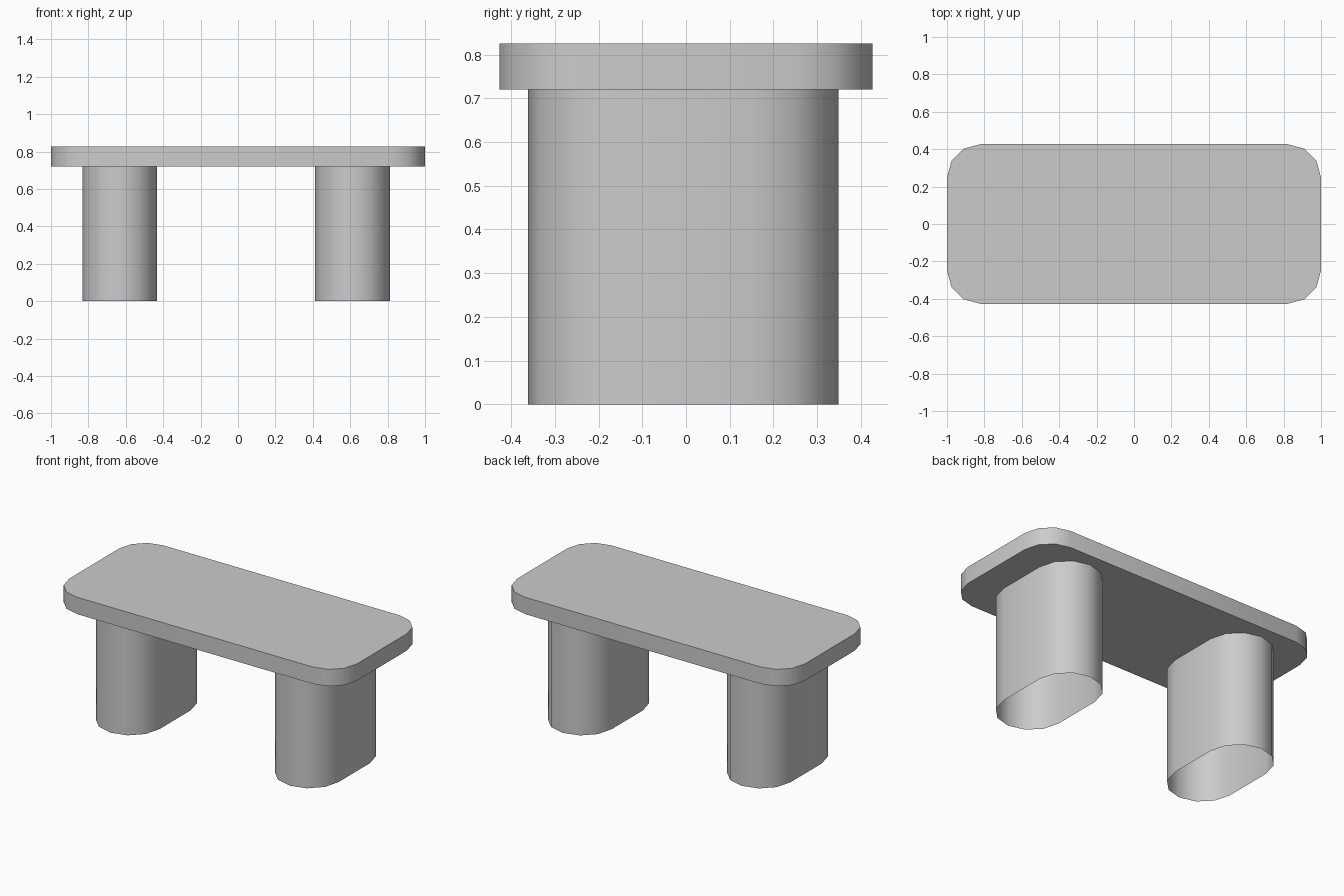
import bpy, bmesh
from math import radians, cos, sin

if "Cube" in bpy.data.objects:
    bpy.data.objects.remove(bpy.data.objects["Cube"])


def rounded_outline(width, depth, radius, segments=3):
    """Counter-clockwise rounded rectangle, doubled points removed later."""
    pts = []
    corners = [(1, 1, 0), (-1, 1, 90), (-1, -1, 180), (1, -1, 270)]
    for sx, sy, start in corners:
        cx, cy = sx * (width / 2 - radius), sy * (depth / 2 - radius)
        for i in range(segments + 1):
            a = radians(start + 90 * i / segments)
            pts.append((cx + radius * cos(a), cy + radius * sin(a)))
    return pts


def extruded_part(name, outline, x, y, z0, z1, capped):
    bm = bmesh.new()
    verts = [bm.verts.new((px, py, z0)) for px, py in outline]
    base = bm.faces.new(verts)
    bmesh.ops.remove_doubles(bm, verts=bm.verts[:], dist=0.0005)
    base = bm.faces[:]
    top = bmesh.ops.extrude_face_region(bm, geom=base, use_keep_orig=True)["geom"]
    bmesh.ops.translate(bm, vec=(0, 0, z1 - z0),
                        verts=[v for v in top if isinstance(v, bmesh.types.BMVert)])
    bmesh.ops.recalc_face_normals(bm, faces=bm.faces[:])
    if not capped:
        ends = [f for f in bm.faces if abs(f.normal.z) > 0.9]
        bmesh.ops.delete(bm, geom=ends, context="FACES_ONLY")
    mesh = bpy.data.meshes.new(name)
    bm.to_mesh(mesh)
    bm.free()
    obj = bpy.data.objects.new(name, mesh)
    obj.location = (x, y, 0)
    bpy.context.collection.objects.link(obj)
    bpy.ops.object.select_all(action="DESELECT")
    obj.select_set(True)
    bpy.context.view_layer.objects.active = obj
    bpy.ops.object.shade_smooth_by_angle(angle=radians(40))
    return obj


# Solid tabletop slab with rounded corners
extruded_part("tabletop", rounded_outline(2.0, 0.854, 0.18), 0, 0, 0.72, 0.826, True)

# Two hollow stadium-shaped legs, open at the bottom
for name, x in (("left_leg", -0.632), ("right_leg", 0.612)):
    extruded_part(name, rounded_outline(0.4, 0.71, 0.2), x, -0.006, 0, 0.72, False)
